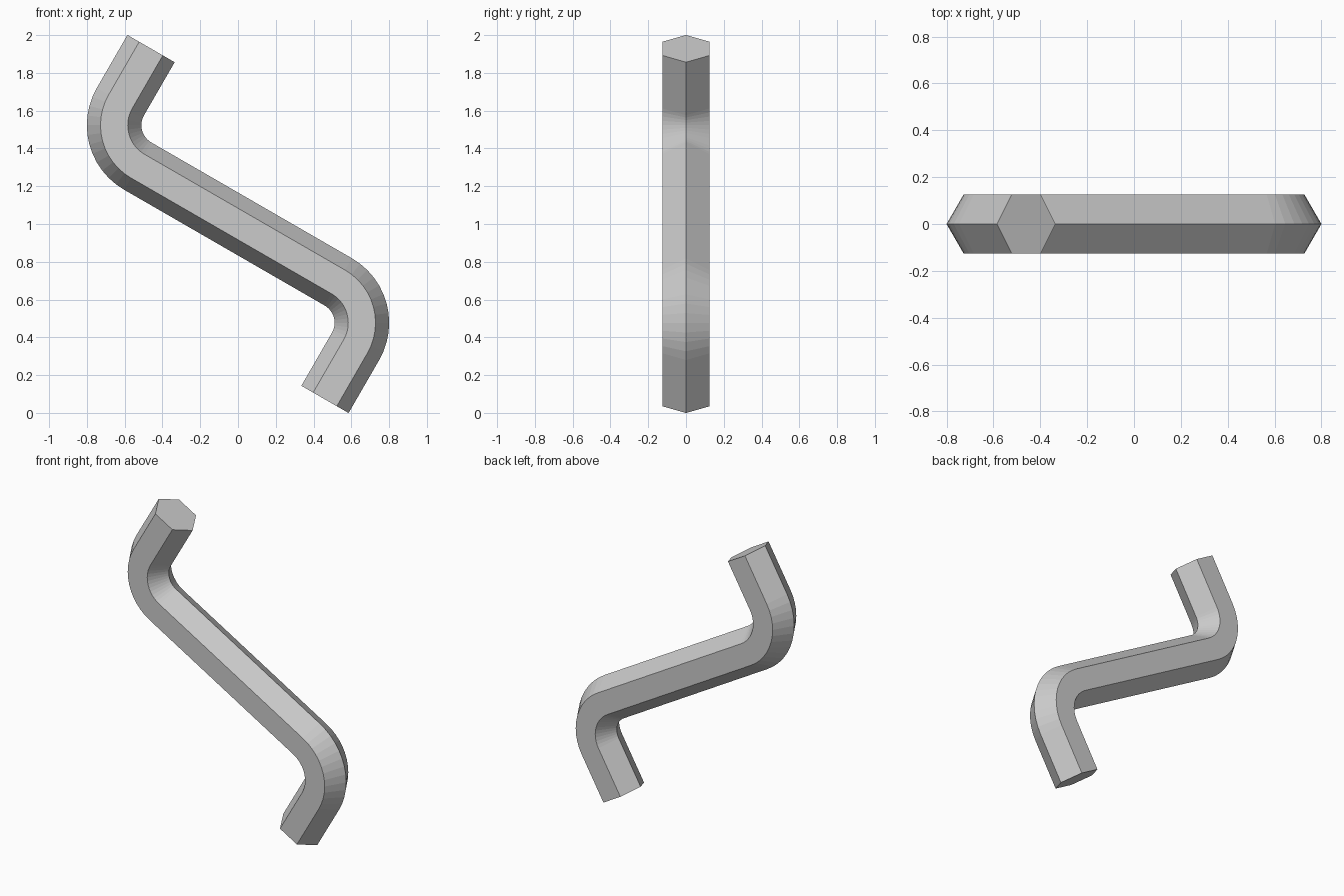
import bpy, bmesh
from math import sin, cos, pi, radians
from mathutils import Vector

if "Cube" in bpy.data.objects:
    bpy.data.objects.remove(bpy.data.objects["Cube"])

HEX_R = 0.125 / cos(pi / 6)      # corner radius of the hexagonal bar
BEND_R, STEPS = 0.25, 12         # bend radius and facets per bend
HALF, ARM = 0.863, 0.574         # centre to corner, corner to tip

u = Vector((-cos(pi / 6), 0, 0.5))   # along the middle bar, upward
v = Vector((0.5, 0, cos(pi / 6)))    # along the end arms
mid = Vector((0, 0, 1))

# Upper half of the path: bend, then the straight arm (point, sideways normal)
bend = mid + u * (HALF - BEND_R) + v * BEND_R
upper = []
for i in range(STEPS + 1):
    a = radians(90) * i / STEPS
    n = u * sin(a) - v * cos(a)
    upper.append((bend + n * BEND_R, n))
upper.append((mid + u * HALF + v * ARM, u))

# Lower half is the upper half turned by 180 degrees about the middle
lower = [(2 * mid - p, n) for p, n in reversed(upper)]
path = lower + upper

# Sweep the hexagon; the lower half's mirrored normal stays consistent
bm = bmesh.new()
rings = []
for p, n in path:
    rings.append([bm.verts.new(p + n * HEX_R * cos(k * pi / 3)
                  + Vector((0, HEX_R * sin(k * pi / 3), 0))) for k in range(6)])
for r, s in zip(rings, rings[1:]):
    for k in range(6):
        j = (k + 1) % 6
        bm.faces.new((r[k], r[j], s[j], s[k]))
bm.faces.new(rings[0])
bm.faces.new(rings[-1])
bmesh.ops.recalc_face_normals(bm, faces=bm.faces)

mesh = bpy.data.meshes.new("bent_hex_bar")
bm.to_mesh(mesh)
bm.free()
bpy.context.collection.objects.link(bpy.data.objects.new("bent_hex_bar", mesh))
